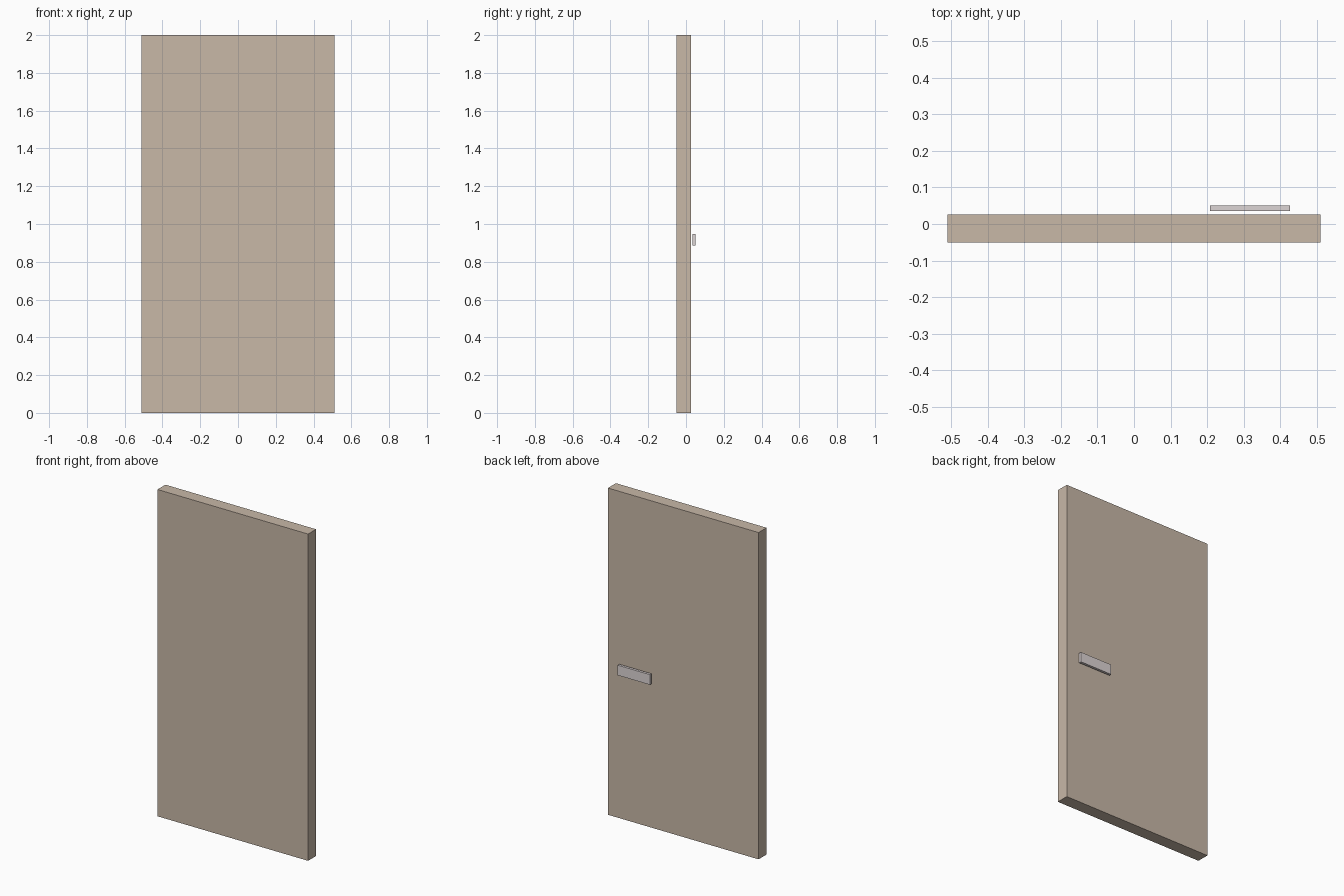
import bpy

if "Cube" in bpy.data.objects:
    bpy.data.objects.remove(bpy.data.objects["Cube"])


def material(name, color):
    m = bpy.data.materials.new(name)
    m.diffuse_color = color
    m.use_nodes = True
    m.node_tree.nodes["Principled BSDF"].inputs["Base Color"].default_value = m.diffuse_color
    return m


def box(name, lo, hi, mat):
    center = [(a + b) / 2 for a, b in zip(lo, hi)]
    bpy.ops.mesh.primitive_cube_add(size=1, location=center)
    ob = bpy.context.object
    ob.name = name
    ob.scale = [b - a for a, b in zip(lo, hi)]
    bpy.ops.object.transform_apply(location=False, rotation=False, scale=True)
    ob.data.materials.append(mat)
    return ob


wood = material("wood", (0.58, 0.48, 0.39, 1))
metal = material("metal", (0.72, 0.66, 0.66, 1))

# Door slab
box("door_panel", (-0.51, -0.0505, 0), (0.51, 0.0265, 2), wood)

# Flat handle bar, standing just clear of the back face
box("door_handle", (0.208, 0.035, 0.885), (0.427, 0.0505, 0.947), metal)
